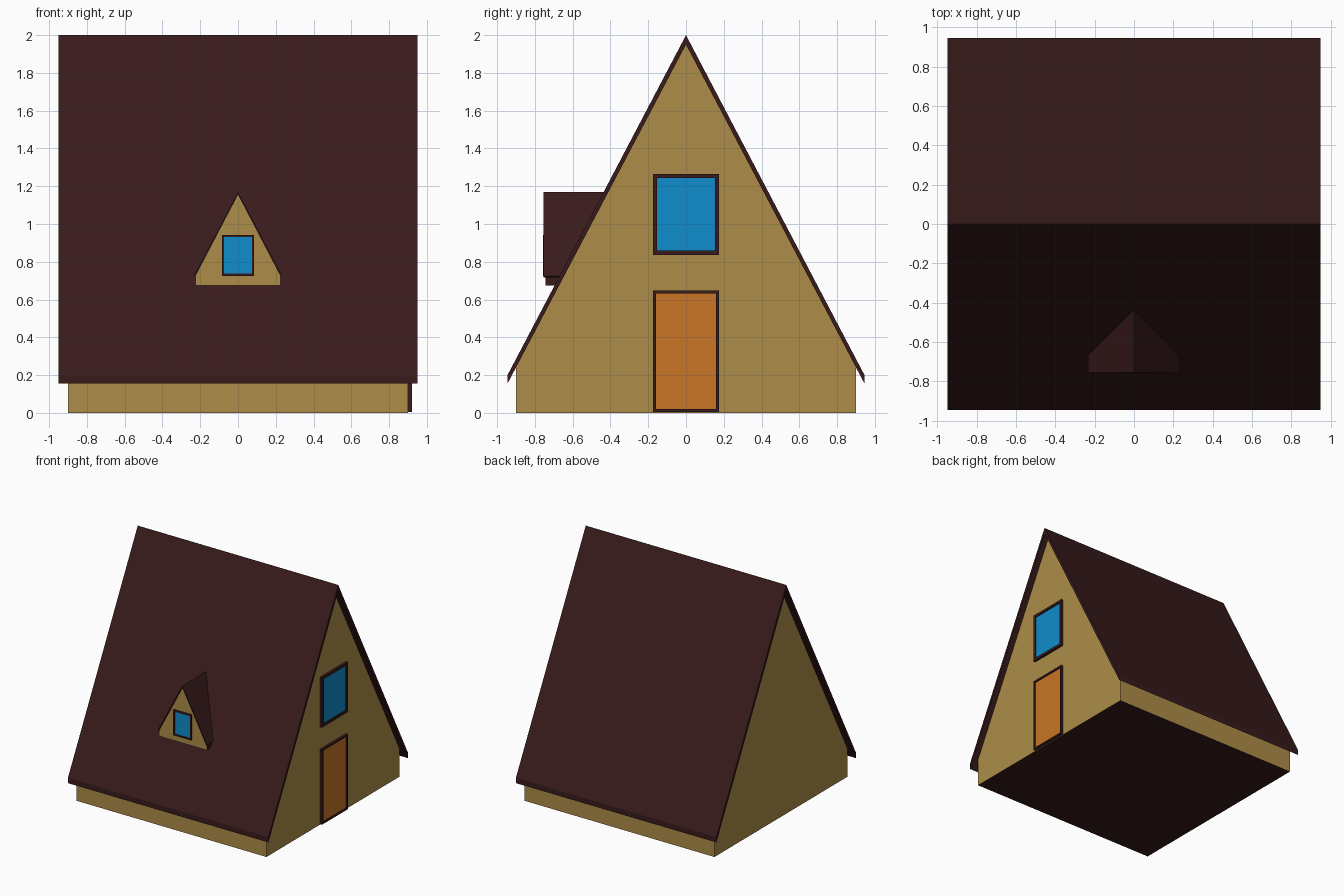
import bpy, bmesh

if "Cube" in bpy.data.objects:
    bpy.data.objects.remove(bpy.data.objects["Cube"])


def material(name, rgb):
    m = bpy.data.materials.new(name)
    m.diffuse_color = (*rgb, 1)
    m.use_nodes = True
    m.node_tree.nodes["Principled BSDF"].inputs["Base Color"].default_value = m.diffuse_color
    return m


TAN = material("tan wall", (0.418, 0.266, 0.065))
DARK = material("dark roof", (0.040, 0.0105, 0.011))
BLUE = material("blue glass", (0.005, 0.262, 0.604))
ORANGE = material("orange door", (0.578, 0.181, 0.019))


def finish(name, bm, mats):
    bmesh.ops.recalc_face_normals(bm, faces=bm.faces)
    me = bpy.data.meshes.new(name)
    for m in mats:
        me.materials.append(m)
    bm.to_mesh(me)
    bm.free()
    ob = bpy.data.objects.new(name, me)
    bpy.context.collection.objects.link(ob)
    return ob


def prism(name, profile, start, end, mats, pick=None):
    """Sweep a profile from start(u, v) to end(u, v); pick(normal) selects the second material."""
    bm = bmesh.new()
    a = [bm.verts.new(start(u, v)) for u, v in profile]
    b = [bm.verts.new(end(u, v)) for u, v in profile]
    bm.faces.new(a)
    bm.faces.new(b[::-1])
    n = len(profile)
    for i in range(n):
        j = (i + 1) % n
        bm.faces.new((a[i], a[j], b[j], b[i]))
    bmesh.ops.recalc_face_normals(bm, faces=bm.faces)
    bm.normal_update()
    if pick:
        for f in bm.faces:
            f.material_index = int(pick(f.normal))
    return finish(name, bm, mats)


def framed_panel(name, place, half, z0, z1, border, depth, panel):
    """Frame with a recessed panel; place(u, z, out) maps onto a wall."""
    bm = bmesh.new()
    rings = [(half, z0, z1, 0), (half, z0, z1, depth),
             (half - border, z0 + border, z1 - border, depth),
             (half - border, z0 + border, z1 - border, depth * 0.5)]
    loops = [[bm.verts.new(place(u, z, d)) for u, z in
              ((-h, lo), (h, lo), (h, hi), (-h, hi))] for h, lo, hi, d in rings]
    for p, q in zip(loops, loops[1:]):
        for i in range(4):
            j = (i + 1) % 4
            bm.faces.new((p[i], p[j], q[j], q[i]))
    bm.faces.new(loops[0][::-1])
    bm.faces.new(loops[-1]).material_index = 1
    return finish(name, bm, [DARK, panel])


def along_x(x):
    return lambda y, z: (x, y, z)


def along_y(y):
    return lambda x, z: (x, y, z)


# A-frame walls with a dark underside
prism("house_walls", [(-.9, 0), (.9, 0), (.9, .25), (0, 1.95), (-.9, .25)],
      along_x(-.9), along_x(.9), [TAN, DARK], lambda n: n.z < -.9)

# Steep main roof
prism("main_roof", [(-.945, .2), (0, 2), (.945, .2), (.945, .155), (0, 1.95), (-.945, .155)],
      along_x(-.95), along_x(.95), [DARK])


# Dormer parts end just under the sloping roof surface
def into_roof(x, z):
    return (x, -(2 - z) / 1.9 + .012, z)


prism("dormer_wall", [(-.226, .675), (.226, .675), (.226, .725), (0, 1.157), (-.226, .725)],
      along_y(-.745), into_roof, [DARK, TAN], lambda n: n.y < -.9)
prism("dormer_roof", [(-.234, .725), (0, 1.17), (.234, .725), (.228, .718), (0, 1.155), (-.228, .718)],
      along_y(-.755), into_roof, [DARK])

# Windows and door
framed_panel("dormer_window", lambda u, z, d: (u, -.745 - d, z), .086, .725, .943, .013, .012, BLUE)
framed_panel("gable_window", lambda u, z, d: (.9 + d, u, z), .175, .837, .1 + 1.165, .022, .02, BLUE)
framed_panel("front_door", lambda u, z, d: (.9 + d, u, z), .175, .005, .648, .015, .02, ORANGE)
